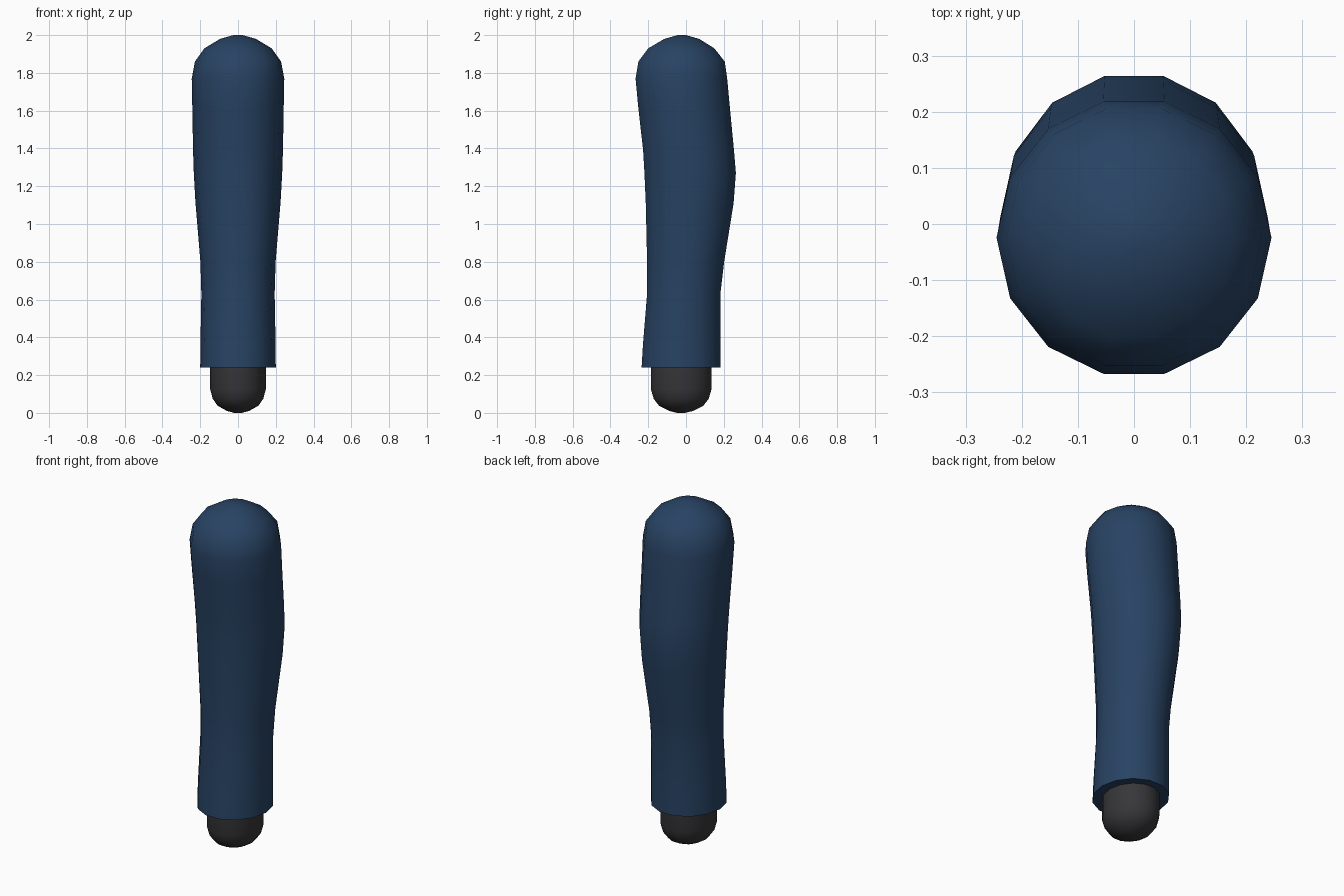
import bpy, bmesh
from math import cos, sin, pi

SIDES = 14

cube = bpy.data.objects.get("Cube")
if cube:
    bpy.data.objects.remove(cube, do_unlink=True)


def material(name, color):
    mat = bpy.data.materials.new(name)
    mat.use_nodes = True
    mat.diffuse_color = color
    bsdf = mat.node_tree.nodes["Principled BSDF"]
    bsdf.inputs["Base Color"].default_value = color
    bsdf.inputs["Roughness"].default_value = 0.7
    return mat


def loft(name, sections, mat):
    """Skin rings given as (z, half width x, front y, back y), bottom to top."""
    bm = bmesh.new()
    rings = []
    for z, rx, front, back in sections:
        middle = (front + back) / 2
        # The flats face front and back, so widen to reach the measured depth
        ry = (back - front) / 2 / cos(pi / SIDES)
        angles = [2 * pi * i / SIDES for i in range(SIDES)]
        rings.append([bm.verts.new((rx * cos(a), middle + ry * sin(a), z)) for a in angles])
    for low, high in zip(rings, rings[1:]):
        for i in range(SIDES):
            j = (i + 1) % SIDES
            bm.faces.new((low[i], low[j], high[j], high[i]))
    bm.faces.new(rings[0][::-1])
    bm.faces.new(rings[-1])
    bmesh.ops.recalc_face_normals(bm, faces=bm.faces[:])
    mesh = bpy.data.meshes.new(name)
    bm.to_mesh(mesh)
    bm.free()
    mesh.materials.append(mat)
    obj = bpy.data.objects.new(name, mesh)
    bpy.context.collection.objects.link(obj)
    bpy.ops.object.select_all(action="DESELECT")
    obj.select_set(True)
    bpy.context.view_layer.objects.active = obj
    bpy.ops.object.shade_smooth_by_angle(angle=pi / 4)
    return obj


blue = material("dark blue", (0.021, 0.056, 0.125, 1))
charcoal = material("charcoal", (0.038, 0.038, 0.042, 1))

# Contoured grip with a swelling at the back and a domed top
loft("grip", [
    (0.24, 0.200, -0.235, 0.182),
    (0.36, 0.199, -0.228, 0.182),
    (0.63, 0.194, -0.206, 0.182),
    (0.80, 0.199, -0.206, 0.202),
    (1.11, 0.225, -0.213, 0.252),
    (1.27, 0.234, -0.220, 0.264),
    (1.39, 0.238, -0.227, 0.254),
    (1.62, 0.242, -0.253, 0.232),
    (1.77, 0.245, -0.267, 0.218),
    (1.86, 0.228, -0.252, 0.205),
    (1.93, 0.178, -0.200, 0.150),
    (1.98, 0.095, -0.115, 0.070),
    (2.00, 0.025, -0.045, 0.000),
], blue)

# Rounded plug below the grip
loft("end_plug", [
    (0.000, 0.020, -0.046, -0.006),
    (0.010, 0.058, -0.088, 0.036),
    (0.038, 0.108, -0.143, 0.092),
    (0.075, 0.134, -0.171, 0.120),
    (0.125, 0.147, -0.186, 0.135),
    (0.300, 0.147, -0.186, 0.135),
], charcoal)
